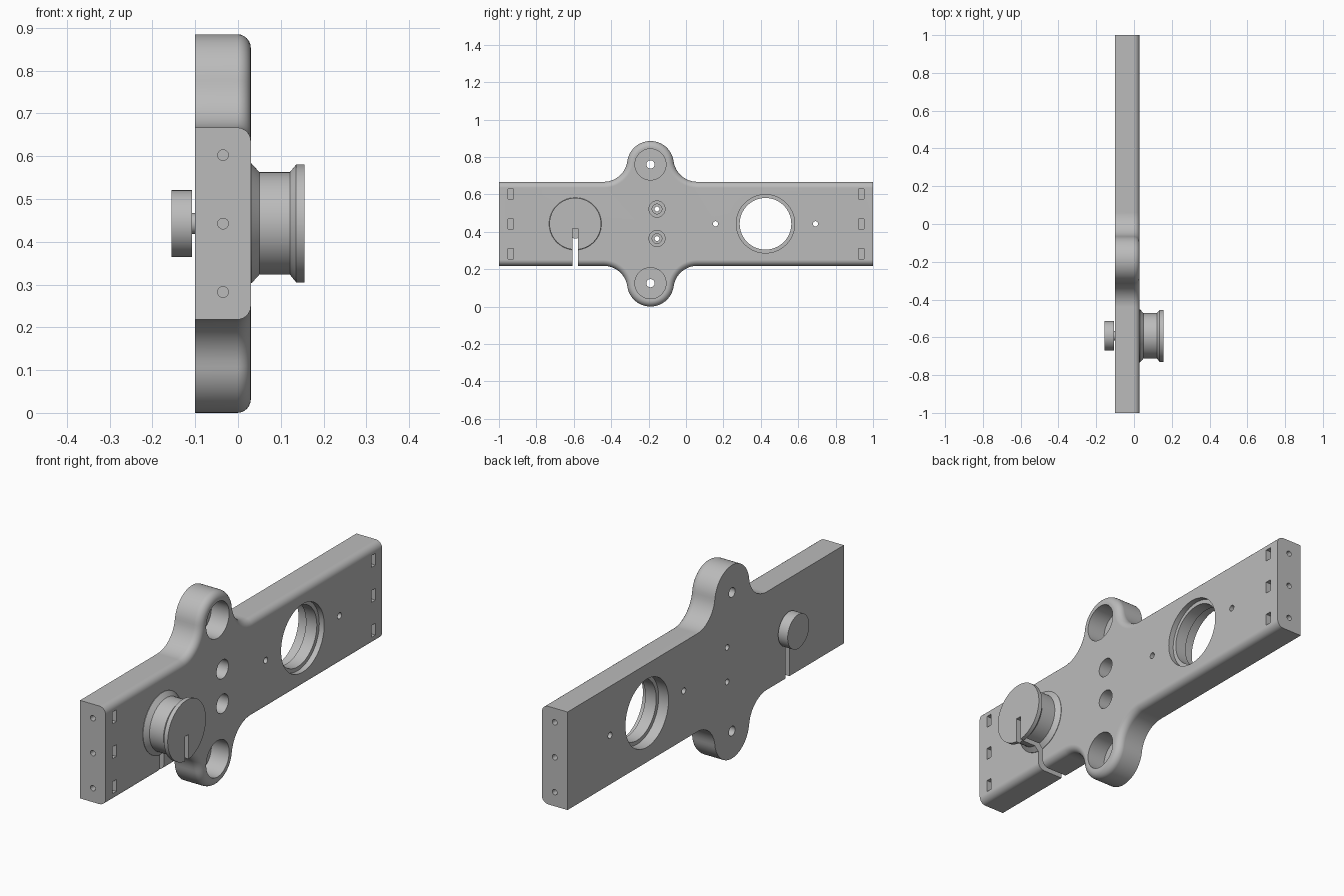
import bpy
import bmesh
from math import sin, cos, pi, atan2
from mathutils import Matrix, Vector

if "Cube" in bpy.data.objects:
    bpy.data.objects.remove(bpy.data.objects["Cube"])

MID = 0.4425                # height of the long axis
BACK, FACE = -0.1, 0.03     # plate thickness along x
EAR_Y, KNOB_Y, HOLE_Y = -0.19, -0.592, 0.425

grey = bpy.data.materials.new("plain_grey")
grey.use_nodes = True
grey.diffuse_color = (0.5, 0.5, 0.5, 1)
grey.node_tree.nodes["Principled BSDF"].inputs["Base Color"].default_value = (0.5, 0.5, 0.5, 1)


def finish(bm, name):
    bmesh.ops.recalc_face_normals(bm, faces=bm.faces)
    mesh = bpy.data.meshes.new(name)
    bm.to_mesh(mesh)
    bm.free()
    mesh.materials.append(grey)
    obj = bpy.data.objects.new(name, mesh)
    bpy.context.collection.objects.link(obj)
    return obj


def turned(name, profile, y, z, along_y=False, x=0, sides=64):
    """Solid of revolution from (position, radius) pairs, along x or y."""
    bm = bmesh.new()
    rings = []
    for p, r in profile:
        ring = []
        for i in range(sides):
            a = 2 * pi * i / sides
            u, v = r * cos(a), r * sin(a)
            co = (x + u, y + p, z + v) if along_y else (x + p, y + u, z + v)
            ring.append(bm.verts.new(co))
        rings.append(ring)
    for low, high in zip(rings, rings[1:]):
        for i in range(sides):
            j = (i + 1) % sides
            bm.faces.new((low[i], low[j], high[j], high[i]))
    bm.faces.new(rings[0])
    bm.faces.new(rings[-1])
    return finish(bm, name)


def box(name, low, high):
    bm = bmesh.new()
    low, high = Vector(low), Vector(high)
    bmesh.ops.create_cube(bm, size=1, matrix=Matrix.Translation((low + high) / 2)
                          @ Matrix.Diagonal((*(high - low), 1)))
    return finish(bm, name)


def select(obj):
    bpy.ops.object.select_all(action='DESELECT')
    obj.select_set(True)
    bpy.context.view_layer.objects.active = obj


def cut(obj, cutter):
    cutter.hide_render = True
    mod = obj.modifiers.new("cut", 'BOOLEAN')
    mod.operation, mod.solver, mod.object = 'DIFFERENCE', 'EXACT', cutter
    select(obj)
    bpy.ops.object.modifier_apply(modifier=mod.name)
    bpy.data.objects.remove(cutter)


def smooth(obj):
    select(obj)
    bpy.ops.object.shade_smooth_by_angle(angle=pi / 6)
    mod = obj.modifiers.new("even_shading", 'WEIGHTED_NORMAL')
    mod.keep_sharp = True


def arc(cy, cz, r, start, end, steps):
    angles = [start + (end - start) * i / steps for i in range(steps + 1)]
    return [(cy + r * cos(a), cz + r * sin(a)) for a in angles]


# Plate outline: straight bar with two round ears blended by fillets
top, ear_z, ear_r, spread = 0.667, 0.76, 0.125, 0.25
rise = ear_z - top
fillet = (spread ** 2 + rise ** 2 - ear_r ** 2) / (2 * (ear_r + rise))
tilt = atan2(rise - fillet, spread)
upper = [(-1, top)]
upper += arc(EAR_Y - spread, top + fillet, fillet, -pi / 2, tilt, 12)
upper += arc(EAR_Y, ear_z, ear_r, pi + tilt, -tilt, 28)[1:-1]
upper += arc(EAR_Y + spread, top + fillet, fillet, pi - tilt, 1.5 * pi, 12)
upper += [(1, top)]
outline = upper + [(y, 2 * MID - z) for y, z in reversed(upper)]

bm = bmesh.new()
base = bm.faces.new([bm.verts.new((BACK, y, z)) for y, z in outline])
out = bmesh.ops.extrude_face_region(bm, geom=[base])["geom"]
front_verts = {v for v in out if isinstance(v, bmesh.types.BMVert)}
bmesh.ops.translate(bm, verts=list(front_verts), vec=(FACE - BACK, 0, 0))
# Round the face rim, but leave both ends square
rim = [e for e in bm.edges if all(v in front_verts for v in e.verts)
       and not all(abs(v.co.y) > 0.999 for v in e.verts)]
rim = [e for e in rim if abs(e.verts[0].co.z - e.verts[1].co.z) < 0.4]
bmesh.ops.bevel(bm, geom=rim, offset=0.032, segments=6, profile=0.5, affect='EDGES')
plate = finish(bm, "plate")

# Ear bores and the two stepped screw bores
for side in (-1, 1):
    cut(plate, turned("ear_bore", [(-0.2, 0.022), (-0.06, 0.022), (-0.06, 0.083), (0.1, 0.083)],
                      EAR_Y, MID + side * (ear_z - MID)))
    cut(plate, turned("screw_bore", [(-0.2, 0.013), (-0.08, 0.013), (-0.08, 0.026),
                                     (-0.06, 0.026), (-0.06, 0.043), (0.1, 0.043)],
                      -0.155, MID + side * 0.079))
    # Pin holes beside the large opening
    cut(plate, turned("pin_hole", [(-0.2, 0.014), (0.1, 0.014)], HOLE_Y + side * 0.267, MID, sides=24))

# Large opening with a lip inside
cut(plate, turned("large_opening", [(-0.2, 0.156), (-0.05, 0.156), (-0.05, 0.138), (0.005, 0.138),
                                    (0.005, 0.156), (0.1, 0.156)], HOLE_Y, MID))

# End screw holes with nut slots
for end in (-1, 1):
    for level in (-1, 0, 1):
        z = MID + level * 0.16
        cut(plate, turned("end_hole", [(-0.12, 0.0125), (0.12, 0.0125)], end, z, True, -0.035, 24))
        y = end * 0.937
        cut(plate, box("nut_slot", (-0.062, y - 0.014, z - 0.027), (0.1, y + 0.014, z + 0.027)))

# Grooved knob on the face, slotted together with the plate
knob = turned("grooved_knob", [(0.028, 0.14), (0.032, 0.14), (0.05, 0.12), (0.121, 0.12),
                               (0.136, 0.138), (0.155, 0.138)], KNOB_Y, MID, sides=96)
for part in (plate, knob):
    cut(part, box("cord_slot", (-0.2, KNOB_Y - 0.0135, 0.1), (0.3, KNOB_Y + 0.0135, 0.418)))

# Back button on its short stem
button = turned("back_button", [(-0.155, 0.078), (-0.107, 0.078)], KNOB_Y, MID)
stem = turned("button_stem", [(-0.11, 0.0245), (-0.095, 0.0245)], KNOB_Y, MID, sides=32)

for part in (plate, knob, button, stem):
    smooth(part)
